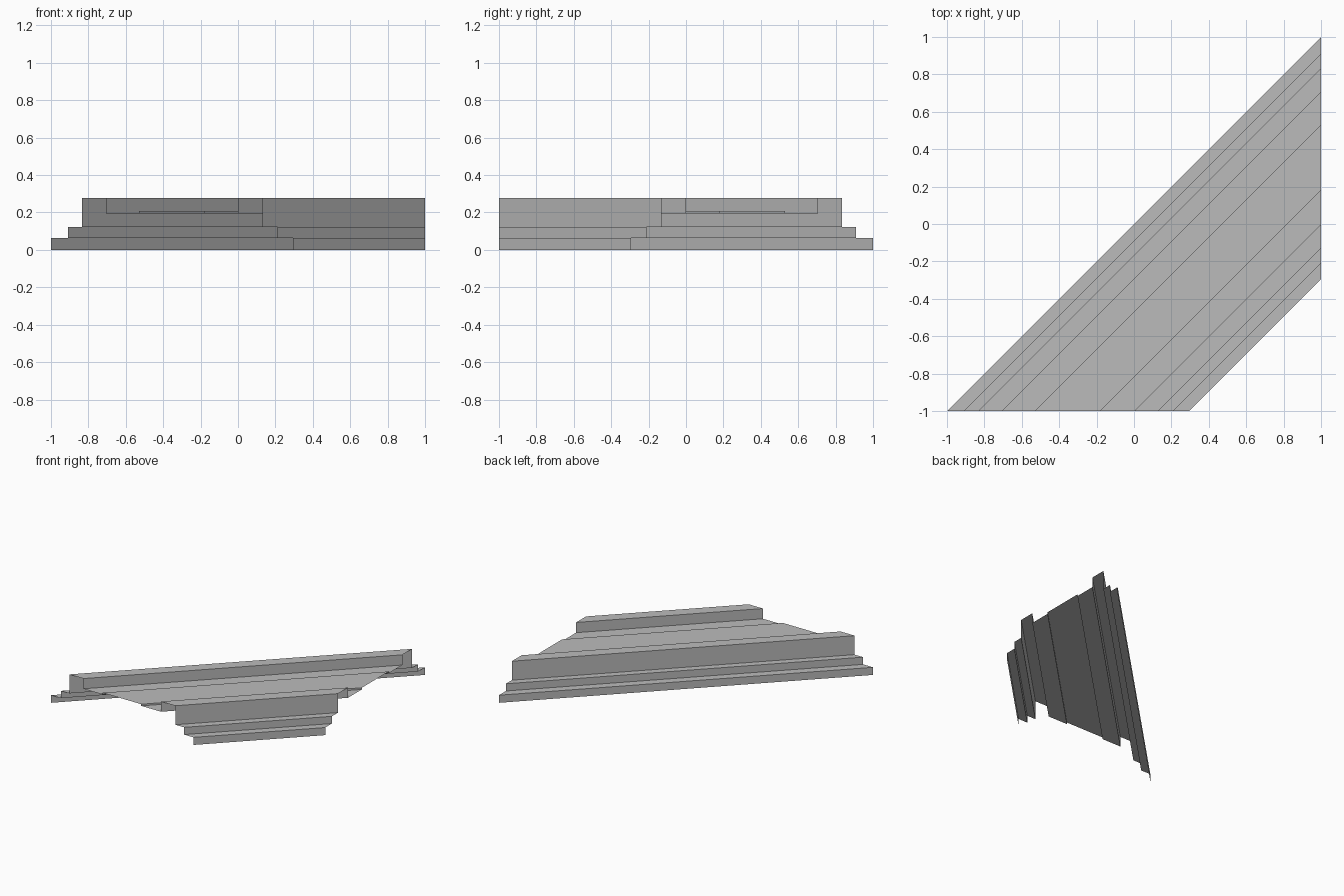
import bpy

cube = bpy.data.objects.get("Cube")
if cube:
    bpy.data.objects.remove(cube, do_unlink=True)

# One plain grey for the whole structure
grey = bpy.data.materials.new("plain grey")
grey.use_nodes = True
colour = (0.5, 0.5, 0.5, 1)
grey.diffuse_color = colour
grey.node_tree.nodes["Principled BSDF"].inputs["Base Color"].default_value = colour

# Levels shared by the parts
LOW, MID, DECK, STRIP, TOP = 0.0625, 0.122, 0.194, 0.208, 0.278


def diagonal_shell(name, profile):
    """Sweep an open (offset, height) profile along the diagonal.

    The near end is trimmed on y = -1 and the far end on x = 1.
    """
    near = [(u, -1, z) for u, z in profile]
    far = [(1, -u, z) for u, z in profile]
    n = len(profile)
    faces = [(i, i + 1, n + i + 1, n + i) for i in range(n - 1)]
    mesh = bpy.data.meshes.new(name)
    mesh.from_pydata(near + far, [], faces)
    mesh.materials.append(grey)
    obj = bpy.data.objects.new(name, mesh)
    bpy.context.collection.objects.link(obj)
    return obj


# Steps and parapet on the long side
diagonal_shell("long_lower_step", [(-1, 0), (-1, LOW), (-0.91, LOW)])
diagonal_shell("long_upper_step", [(-0.91, LOW), (-0.91, MID), (-0.833, MID)])
diagonal_shell("long_parapet", [(-0.833, MID), (-0.833, TOP), (-0.705, TOP), (-0.705, DECK)])

# Deck with a slightly raised middle strip
diagonal_shell("long_side_deck", [(-0.705, DECK), (-0.53, DECK)])
diagonal_shell("raised_strip", [(-0.53, DECK), (-0.53, STRIP), (-0.18, STRIP), (-0.18, DECK)])
diagonal_shell("short_side_deck", [(-0.18, DECK), (0, DECK)])

# Parapet and steps on the short side
diagonal_shell("short_parapet", [(0, DECK), (0, TOP), (0.13, TOP), (0.13, MID)])
diagonal_shell("short_upper_step", [(0.13, MID), (0.21, MID), (0.21, LOW)])
diagonal_shell("short_lower_step", [(0.21, LOW), (0.295, LOW), (0.295, 0)])
